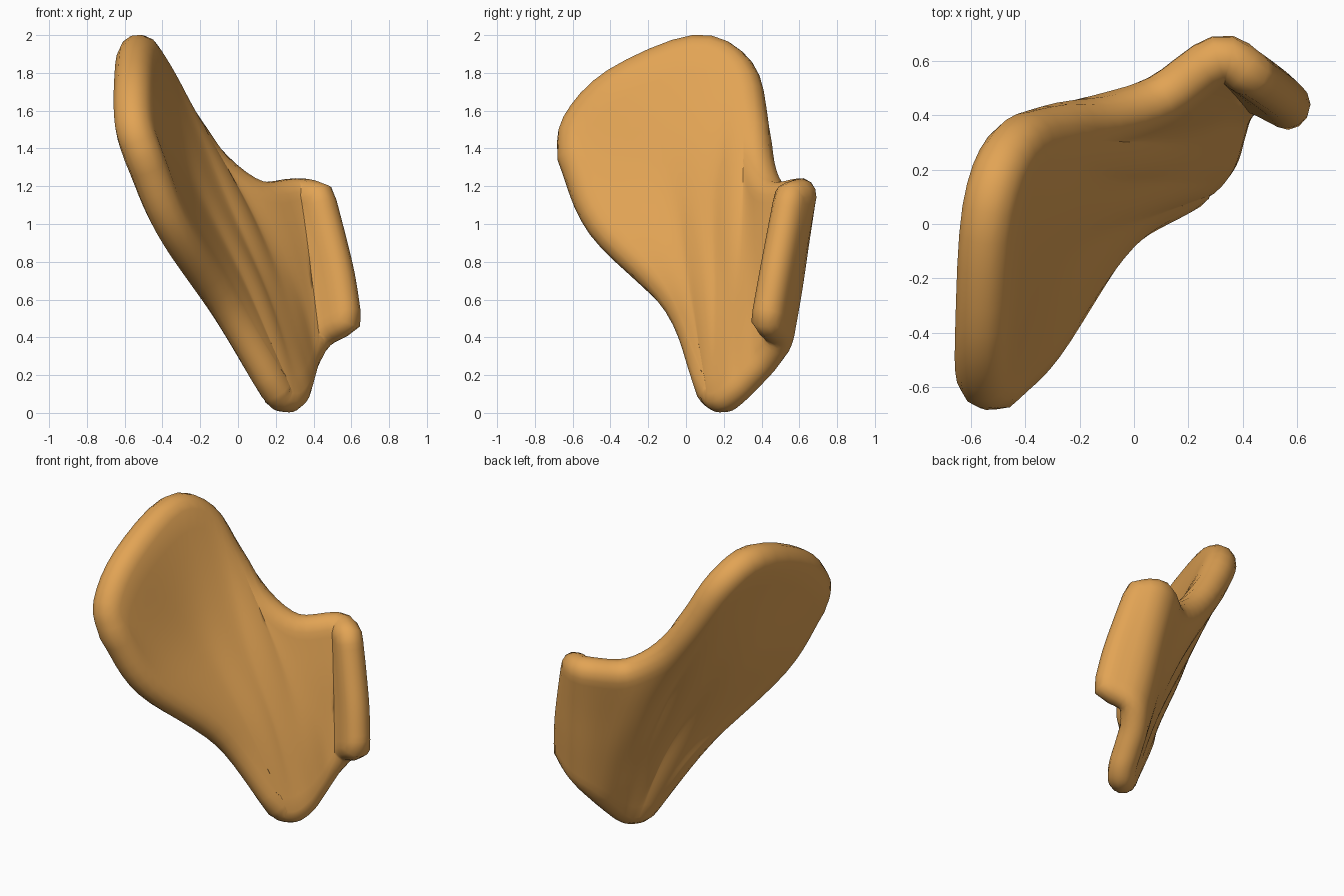
import bpy, bmesh, math
from mathutils import Vector

cube = bpy.data.objects.get("Cube")
if cube:
    bpy.data.objects.remove(cube, do_unlink=True)

ACROSS, ALONG = 4, 6
ARC = 6             # steps around the rounded rim

# Ribs of the middle surface, each running from the lower tip to the top edge,
# ordered from the front edge round to the folded lip
RIBS = [
    [(.2, .135, .125), (-.07, -.03, .58), (-.35, -.43, 1), (-.5, -.58, 1.36)],
    [(.212, .15, .108), (-.04, .02, .6), (-.35, -.28, 1.1), (-.55, -.56, 1.52)],
    [(.227, .165, .095), (-.01, .08, .62), (-.33, -.08, 1.2), (-.555, -.36, 1.73)],
    [(.245, .18, .088), (.05, .14, .62), (-.26, .08, 1.22), (-.53, .05, 1.9)],
    [(.275, .21, .09), (.09, .2, .6), (-.17, .21, 1.17), (-.45, .265, 1.8)],
    [(.305, .26, .13), (.155, .27, .57), (-.04, .28, 1.04), (-.31, .335, 1.55)],
    [(.325, .33, .2), (.22, .35, .56), (.06, .36, .93), (-.12, .38, 1.29)],
    [(.36, .43, .31), (.29, .45, .6), (.21, .46, .87), (.1, .46, 1.14)],
    [(.435, .49, .42), (.395, .53, .66), (.355, .565, .9), (.31, .605, 1.155)],
    [(.57, .43, .495), (.535, .47, .72), (.485, .51, .93), (.43, .55, 1.14)],
]


def smooth_path(points, steps):
    """Catmull-Rom curve through the points."""
    pts = [Vector(p) for p in points]
    pts = [pts[0] * 2 - pts[1]] + pts + [pts[-1] * 2 - pts[-2]]
    path = []
    for a, b, c, d in zip(pts, pts[1:], pts[2:], pts[3:]):
        for k in range(steps):
            t = k / steps
            path.append(b + (c - a) * t / 2
                        + (a * 2 - b * 5 + c * 4 - d) * t * t / 2
                        + (b * 3 - a - c * 3 + d) * t ** 3 / 2)
    path.append(pts[-2])
    return path


# Middle surface as a grid of points with normals
ribs = [smooth_path(rib, ALONG) for rib in RIBS]
grid = [smooth_path(row, ACROSS) for row in zip(*ribs)]
rows, cols = len(grid), len(grid[0])


def normal(i, j):
    up = grid[min(i + 1, rows - 1)][j] - grid[max(i - 1, 0)][j]
    side = grid[i][min(j + 1, cols - 1)] - grid[i][max(j - 1, 0)]
    return side.cross(up).normalized()


def radius(i, j):
    """Half thickness, swelling toward the top of the broad blade."""
    blade = min(1, 2 - 2 * j / (cols - 1))
    return .085 + .018 * blade * i / (rows - 1)


normals = [[normal(i, j) for j in range(cols)] for i in range(rows)]
bm = bmesh.new()

# Inner and outer faces of the plate
sheets = []
for sign in (1, -1):
    sheet = [[bm.verts.new(grid[i][j] + normals[i][j] * radius(i, j) * sign)
              for j in range(cols)] for i in range(rows)]
    for i in range(rows - 1):
        for j in range(cols - 1):
            bm.faces.new((sheet[i][j], sheet[i][j + 1],
                          sheet[i + 1][j + 1], sheet[i + 1][j]))
    sheets.append(sheet)

# Rounded rim following the boundary
border = [(0, j) for j in range(cols - 1)]
border += [(i, cols - 1) for i in range(rows - 1)]
border += [(rows - 1, j) for j in range(cols - 1, 0, -1)]
border += [(i, 0) for i in range(rows - 1, 0, -1)]
rim = []
for k, (i, j) in enumerate(border):
    pi, pj = border[k - 1]
    ni, nj = border[(k + 1) % len(border)]
    n = normals[i][j]
    before = (grid[i][j] - grid[pi][pj]).normalized()
    after = (grid[ni][nj] - grid[i][j]).normalized()
    outward = (before + after).cross(n).normalized()
    arc = [sheets[0][i][j]]
    for s in range(1, ARC):
        angle = math.pi * s / ARC
        offset = n * math.cos(angle) + outward * math.sin(angle)
        arc.append(bm.verts.new(grid[i][j] + offset * radius(i, j)))
    rim.append(arc + [sheets[1][i][j]])
for k, arc in enumerate(rim):
    following = rim[(k + 1) % len(rim)]
    for s in range(ARC):
        bm.faces.new((arc[s], following[s], following[s + 1], arc[s + 1]))

bmesh.ops.recalc_face_normals(bm, faces=bm.faces)
mesh = bpy.data.meshes.new("curved_plate")
bm.to_mesh(mesh)
bm.free()
plate = bpy.data.objects.new("curved_plate", mesh)
bpy.context.collection.objects.link(plate)

# Single warm colour
COLOUR = (.76, .37, .09, 1)
material = bpy.data.materials.new("warm_orange")
material.use_nodes = True
material.diffuse_color = COLOUR
material.node_tree.nodes["Principled BSDF"].inputs["Base Color"].default_value = COLOUR
mesh.materials.append(material)

bpy.ops.object.select_all(action='DESELECT')
plate.select_set(True)
bpy.context.view_layer.objects.active = plate
bpy.ops.object.shade_smooth_by_angle(angle=math.radians(60))
